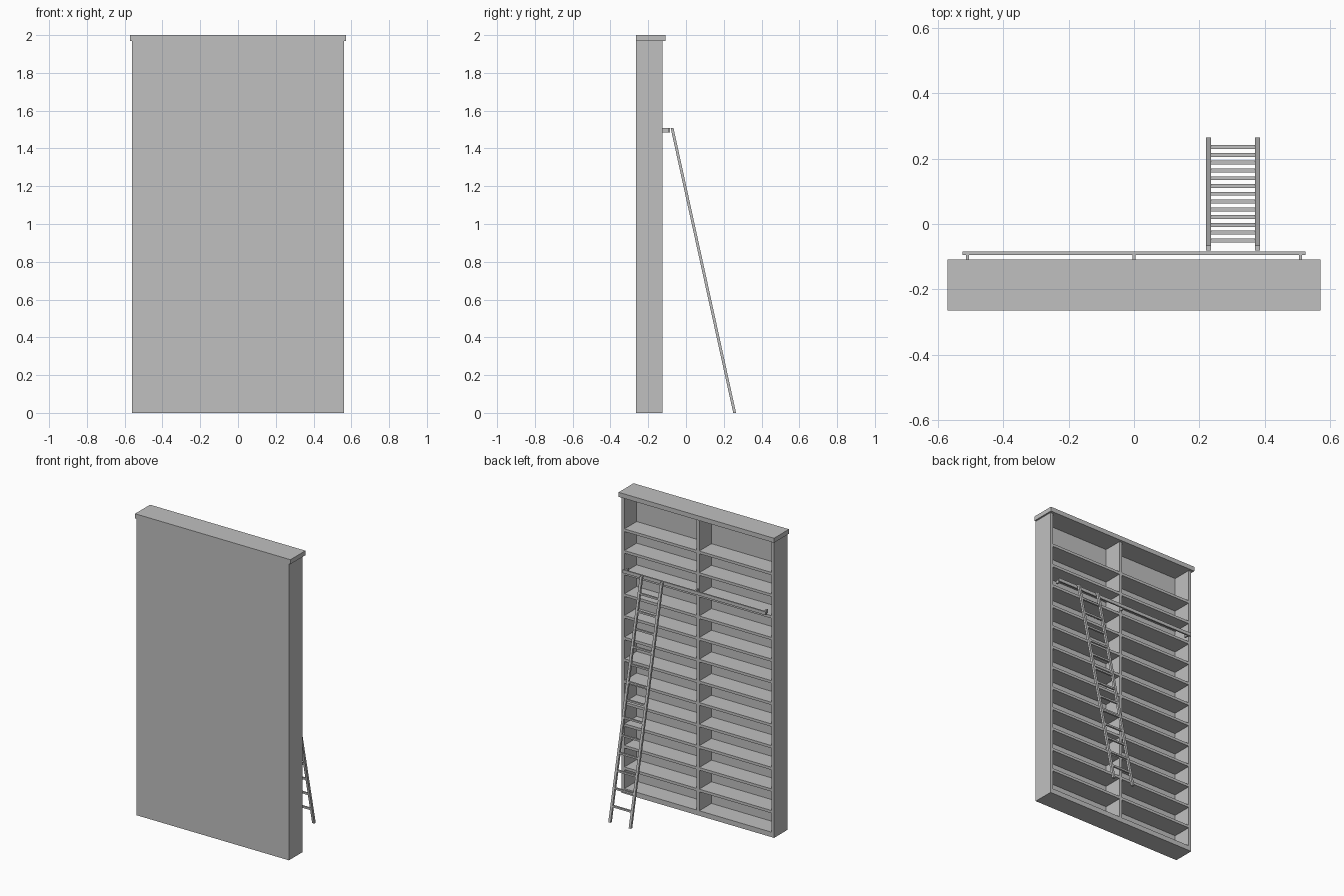
import bpy, bmesh
from mathutils import Vector

if "Cube" in bpy.data.objects:
    bpy.data.objects.remove(bpy.data.objects["Cube"])

grey = bpy.data.materials.new("light grey")
grey.diffuse_color = (0.53, 0.53, 0.53, 1)
grey.use_nodes = True
grey.node_tree.nodes["Principled BSDF"].inputs["Base Color"].default_value = grey.diffuse_color


def box(name, x0, x1, y0, y1, z0, z1, lean=0.0):
    """Box between two corners; lean shifts the top face along y."""
    bm = bmesh.new()
    bmesh.ops.create_cube(bm, size=1)
    for v in bm.verts:
        top = v.co.z > 0
        v.co = Vector((x1 if v.co.x > 0 else x0,
                       (y1 if v.co.y > 0 else y0) + (lean if top else 0),
                       z1 if top else z0))
    mesh = bpy.data.meshes.new(name)
    bm.to_mesh(mesh)
    bm.free()
    mesh.materials.append(grey)
    ob = bpy.data.objects.new(name, mesh)
    bpy.context.collection.objects.link(ob)
    return ob


# Case dimensions: closed side at BACK, open shelves at OPEN
W, BACK, OPEN, TOP, T = 0.56, -0.265, -0.125, 1.97, 0.02

# Carcass
box("back_panel", -W, W, BACK, BACK + 0.012, 0, TOP)
for s, side in ((-1, "left"), (1, "right")):
    xs = sorted((s * W, s * (W - T)))
    box(side + "_side_panel", *xs, BACK + 0.012, OPEN, 0, TOP)
box("centre_divider", -T / 2, T / 2, BACK + 0.012, OPEN, 0.03, TOP)
box("cornice", -0.571, 0.571, BACK, -0.108, TOP, 2.0)

# Bottom board and twelve shelves in each bay
box("bottom_board", -W + T, W - T, BACK + 0.012, OPEN, 0, 0.033)
PITCH = 0.1438
for i in range(1, 13):
    z = 0.033 + i * PITCH
    for x0, x1 in ((-W + T, -T / 2), (T / 2, W - T)):
        box("shelf", x0, x1, BACK + 0.012, OPEN, z - 0.018, z)

# Ladder rail on three brackets
box("ladder_rail", -0.525, 0.525, -0.095, -0.085, 1.485, 1.507)
for x in (-0.51, 0, 0.51):
    box("rail_bracket", x - 0.005, x + 0.005, OPEN, -0.095, 1.485, 1.507)

# Leaning ladder
H, LEAN = 1.507, -0.331
for x in (0.22, 0.37):
    box("ladder_stile", x, x + 0.016, 0.25, 0.265, 0, H, LEAN)
for i in range(13):
    z = 0.1 + i * 0.1085
    y = 0.2575 + LEAN * z / H
    box("ladder_rung", 0.236, 0.37, y - 0.006, y + 0.006, z - 0.006, z + 0.006)
